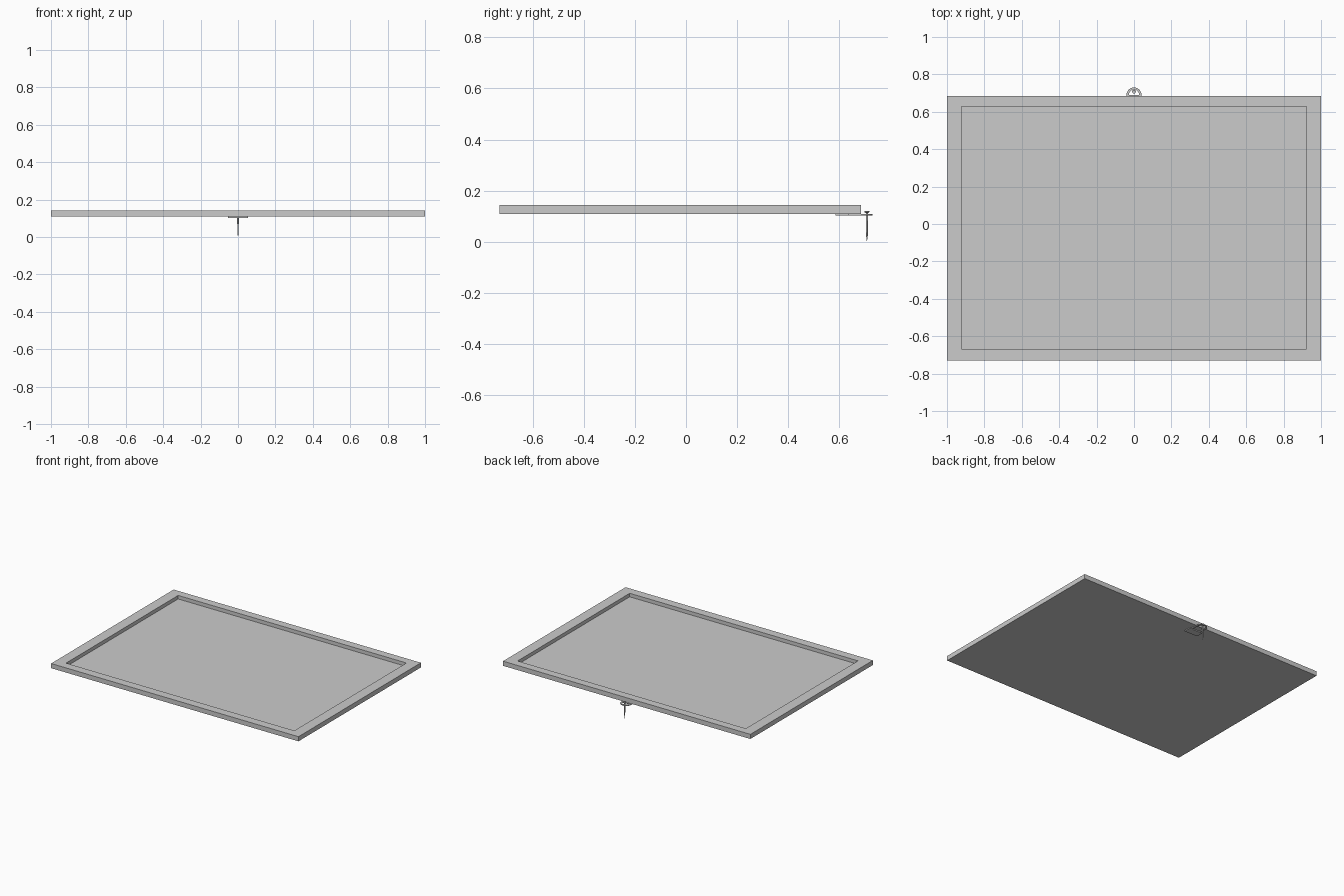
import bpy, bmesh
from math import sin, cos, pi

if "Cube" in bpy.data.objects:
    bpy.data.objects.remove(bpy.data.objects["Cube"])


def make(name, bm, smooth=False):
    bmesh.ops.recalc_face_normals(bm, faces=bm.faces)
    me = bpy.data.meshes.new(name)
    bm.to_mesh(me)
    bm.free()
    ob = bpy.data.objects.new(name, me)
    bpy.context.collection.objects.link(ob)
    if smooth:
        bpy.context.view_layer.objects.active = ob
        ob.select_set(True)
        bpy.ops.object.shade_smooth_by_angle(angle=0.6)
        ob.select_set(False)
    return ob


def loft(name, rings, smooth=False, closed=False):
    """Skin equal-length closed rings; cap the ends or join last to first."""
    bm = bmesh.new()
    vs = [[bm.verts.new(p) for p in r] for r in rings]
    n = len(vs[0])
    pairs = list(zip(vs, vs[1:])) + ([(vs[-1], vs[0])] if closed else [])
    for a, b in pairs:
        for i in range(n):
            j = (i + 1) % n
            bm.faces.new((a[i], a[j], b[j], b[i]))
    if not closed:
        bm.faces.new(vs[0])
        bm.faces.new(vs[-1])
    return make(name, bm, smooth)


def rect(x, y0, y1, z):
    return [(-x, y0, z), (x, y0, z), (x, y1, z), (-x, y1, z)]


Z0, Z1, PANEL = 0.109, 0.143, 0.117

# Tray-like frame: solid back, raised border, recessed picture surface
loft("picture_frame", [
    rect(1.0, -0.73, 0.685, Z0),
    rect(1.0, -0.73, 0.685, Z1),
    rect(0.923, -0.668, 0.627, Z1),
    rect(0.923, -0.668, 0.627, PANEL)])

# Fixing plate on the back
loft("hanger_plate", [rect(0.053, 0.585, 0.638, 0.1025),
                      rect(0.053, 0.585, 0.638, Z0)])


# Hanging loop: half ring with straight legs running to the plate
def arch(r, z, steps=20):
    arc = [(r * cos(pi * i / steps), 0.69 + r * sin(pi * i / steps), z)
           for i in range(steps + 1)]
    return [(r, 0.625, z)] + arc + [(-r, 0.625, z)]


sections = zip(arch(0.04, 0.103), arch(0.04, 0.108),
               arch(0.028, 0.108), arch(0.028, 0.103))
loft("hanger_loop", [list(s) for s in sections], smooth=True)

# Cross bar closing the loop just behind the frame edge
loft("loop_bar", [rect(0.034, 0.684, 0.690, 0.103),
                  rect(0.034, 0.684, 0.690, 0.108)])

# Nail hanging through the loop: tip, tapered shaft, flat head
profile = [(0.0003, 0.0), (0.0035, 0.025), (0.0045, 0.113),
           (0.010, 0.116), (0.010, 0.121)]
loft("nail", [[(r * cos(2 * pi * i / 16), 0.708 + r * sin(2 * pi * i / 16), z)
               for i in range(16)] for r, z in profile], smooth=True)
